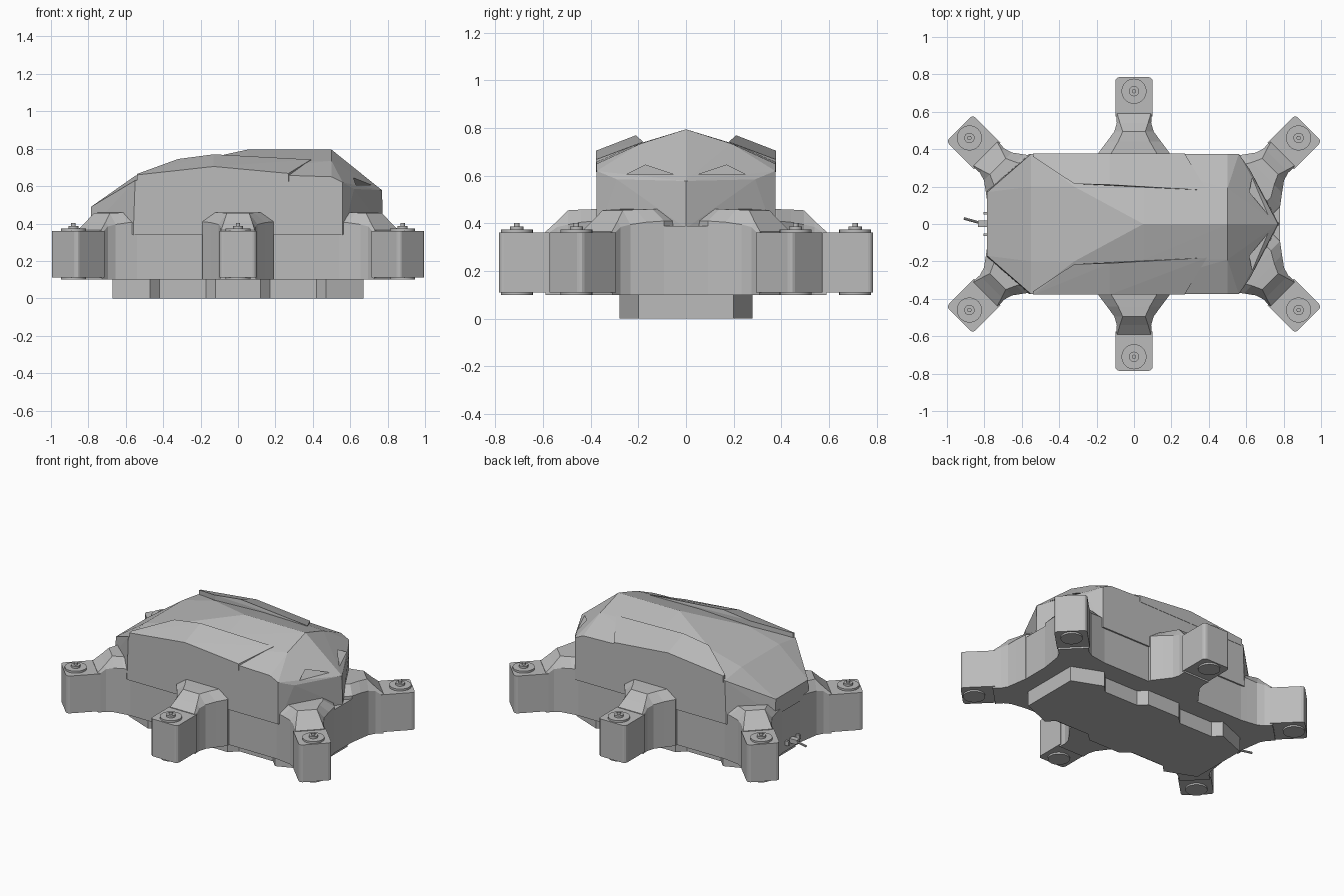
import bpy, bmesh, math
from mathutils import Matrix, Vector

cube = bpy.data.objects.get("Cube")
if cube:
    bpy.data.objects.remove(cube, do_unlink=True)

grey = bpy.data.materials.new("plain grey")
grey.use_nodes = True
grey.diffuse_color = (0.5, 0.5, 0.5, 1)
grey.node_tree.nodes["Principled BSDF"].inputs["Base Color"].default_value = (0.5, 0.5, 0.5, 1)


def finish(name, bm, matrix=None):
    """Turn a bmesh into a grey object."""
    if matrix:
        bm.transform(matrix)
    bmesh.ops.recalc_face_normals(bm, faces=bm.faces)
    mesh = bpy.data.meshes.new(name)
    bm.to_mesh(mesh)
    bm.free()
    mesh.materials.append(grey)
    obj = bpy.data.objects.new(name, mesh)
    bpy.context.collection.objects.link(obj)
    return obj


def hull(name, points):
    bm = bmesh.new()
    for p in points:
        bm.verts.new(p)
    res = bmesh.ops.convex_hull(bm, input=bm.verts)
    junk = {g for g in res["geom_interior"] + res["geom_unused"] if isinstance(g, bmesh.types.BMVert)}
    bmesh.ops.delete(bm, geom=list(junk), context="VERTS")
    bmesh.ops.dissolve_limit(bm, angle_limit=0.01, verts=bm.verts, edges=bm.edges)
    return finish(name, bm)


def loft(name, sections, matrix=None):
    """Skin matching closed sections and cap both ends."""
    bm = bmesh.new()
    rings = [[bm.verts.new(p) for p in s] for s in sections]
    n = len(rings[0])
    for a, b in zip(rings, rings[1:]):
        for i in range(n):
            j = (i + 1) % n
            bm.faces.new((a[i], a[j], b[j], b[i]))
    bm.faces.new(rings[0])
    bm.faces.new(rings[-1])
    return finish(name, bm, matrix)


def prism(name, outline, z0, z1):
    return loft(name, [[(x, y, z) for x, y in outline] for z in (z0, z1)])


def cylinder(name, r, z0, z1, matrix, sides=24):
    ring = [(r * math.cos(i * math.tau / sides), r * math.sin(i * math.tau / sides)) for i in range(sides)]
    obj = loft(name, [[(x, y, z) for x, y in ring] for z in (z0, z1)], matrix)
    for poly in obj.data.polygons:
        poly.use_smooth = len(poly.vertices) == 4 and sides > 8
    obj.data.set_sharp_from_angle(angle=0.6)
    return obj


def quad_mirror(quarter):
    """Complete an outline given for +x, +y, running from +x end to centre."""
    half = quarter + [(-x, y) for x, y in reversed(quarter)]
    return half + [(x, -y) for x, y in reversed(half)]


def both(points):
    return [(x, s * y, z) for x, y, z in points for s in (1, -1)]


# Notched base and octagonal chassis
prism("base_plate", quad_mirror([(0.67, 0.2), (0.47, 0.28), (0.42, 0.23), (0.17, 0.23), (0.12, 0.28)]), 0, 0.11)
prism("chassis", quad_mirror([(0.78, 0.18), (0.56, 0.365)]), 0.1, 0.39)

# Faceted shell with a pointed head
shell = hull("shell", both([
    (-0.785, 0.17, 0.49), (-0.785, 0.18, 0.38), (-0.56, 0.375, 0.34),
    (-0.55, 0.375, 0.63), (-0.55, 0.2, 0.655), (-0.32, 0.2, 0.715),
    (-0.13, 0.375, 0.67), (0.05, 0, 0.795), (0.05, 0.19, 0.737),
    (0.5, 0, 0.795), (0.5, 0.19, 0.735), (0.5, 0.375, 0.65),
    (0.56, 0.375, 0.62), (0.56, 0.375, 0.34), (0.62, 0.29, 0.585),
    (0.77, 0, 0.578), (0.775, 0, 0.38)]))

# Hollow eyes cut through the brow
cutters = []
for s in (1, -1):
    tri = [(s * 0.05, 0.605), (s * 0.17, 0.645), (s * 0.25, 0.605)]
    cutter = loft("eye_cutter", [[(x, y, z) for y, z in tri] for x in (0.57, 0.9)])
    cutter.hide_render = True
    cutters.append(cutter)
    mod = shell.modifiers.new("eye", "BOOLEAN")
    mod.operation, mod.solver, mod.object = "DIFFERENCE", "EXACT", cutter
bpy.context.view_layer.update()
cut_shell = shell.evaluated_get(bpy.context.evaluated_depsgraph_get())
mesh = bpy.data.meshes.new_from_object(cut_shell)
shell.modifiers.clear()
shell.data = mesh
for cutter in cutters:
    bpy.data.objects.remove(cutter, do_unlink=True)

# Raised armour plates on both shoulders
for s, side in ((1, "left"), (-1, "right")):
    top = [(-0.54, 0.36, 0.665), (-0.32, 0.215, 0.745), (-0.13, 0.21, 0.77),
           (0.39, 0.18, 0.742), (0.27, 0.378, 0.668), (-0.13, 0.378, 0.705),
           (-0.54, 0.378, 0.66)]
    hull("armour_plate_" + side, [(x, s * y, z - d) for x, y, z in top for d in (0, 0.045)])

# Six flared arms; the local origin is the screw axis, +y points outward
ARM = [(-0.45, 0.19, 0.41, 0.12, 0.46), (-0.33, 0.19, 0.41, 0.12, 0.46),
       (-0.27, 0.145, 0.405, 0.085, 0.458), (-0.215, 0.105, 0.395, 0.06, 0.455),
       (-0.17, 0.092, 0.385, 0.075, 0.41), (-0.12, 0.095, 0.35, 0.09, 0.365)]


def leg(name, x, y, angle):
    m = Matrix.Translation((x, y, 0)) @ Matrix.Rotation(angle, 4, "Z")
    loft(name + "_arm", [[(-w, d, 0.1), (w, d, 0.1), (w, d, zs), (r, d, zr), (-r, d, zr), (-w, d, zs)]
                         for d, w, zs, r, zr in ARM], m)
    # Motor housing with rounded upright edges
    bm = bmesh.new()
    bmesh.ops.create_cube(bm, size=1)
    bm.transform(Matrix.Translation((0, -0.03, 0.236)) @ Matrix.Diagonal((0.2, 0.21, 0.25, 1)))
    upright = [e for e in bm.edges if abs((e.verts[0].co - e.verts[1].co).z) > 0.1 and e.verts[0].co.y > 0]
    bmesh.ops.bevel(bm, geom=upright, offset=0.022, segments=3, affect="EDGES", profile=0.5)
    finish(name + "_housing", bm, m)
    # Bearing discs, nut and pin
    cylinder(name + "_top_disc", 0.067, 0.36, 0.374, m)
    cylinder(name + "_bottom_disc", 0.067, 0.1, 0.112, m)
    cylinder(name + "_nut", 0.028, 0.37, 0.388, m, 12)
    cylinder(name + "_pin", 0.012, 0.38, 0.402, m, 12)


for s, side in ((1, "back"), (-1, "front")):
    leg(side + "_middle_leg", 0, s * 0.71, 0 if s > 0 else math.pi)
    for t, end in ((1, "left"), (-1, "right")):
        turn = math.atan2(s, t) - math.pi / 2
        leg(side + "_" + end + "_leg", t * 0.88, s * 0.46, turn)

# Socket and cable on the tail
def box(name, lo, hi):
    prism(name, [(lo[0], lo[1]), (hi[0], lo[1]), (hi[0], hi[1]), (lo[0], hi[1])], lo[2], hi[2])


box("tail_plug", (-0.835, -0.015, 0.14), (-0.77, 0.02, 0.17))
for y in (-0.055, 0.06):
    box("tail_socket_lug", (-0.805, y - 0.01, 0.14), (-0.77, y + 0.005, 0.17))
start, end = Vector((-0.82, 0.005, 0.155)), Vector((-0.91, 0.03, 0.155))
aim = Matrix.Translation(start) @ (end - start).to_track_quat("Z", "Y").to_matrix().to_4x4()
cylinder("tail_cable", 0.007, 0, (end - start).length, aim, 10)
